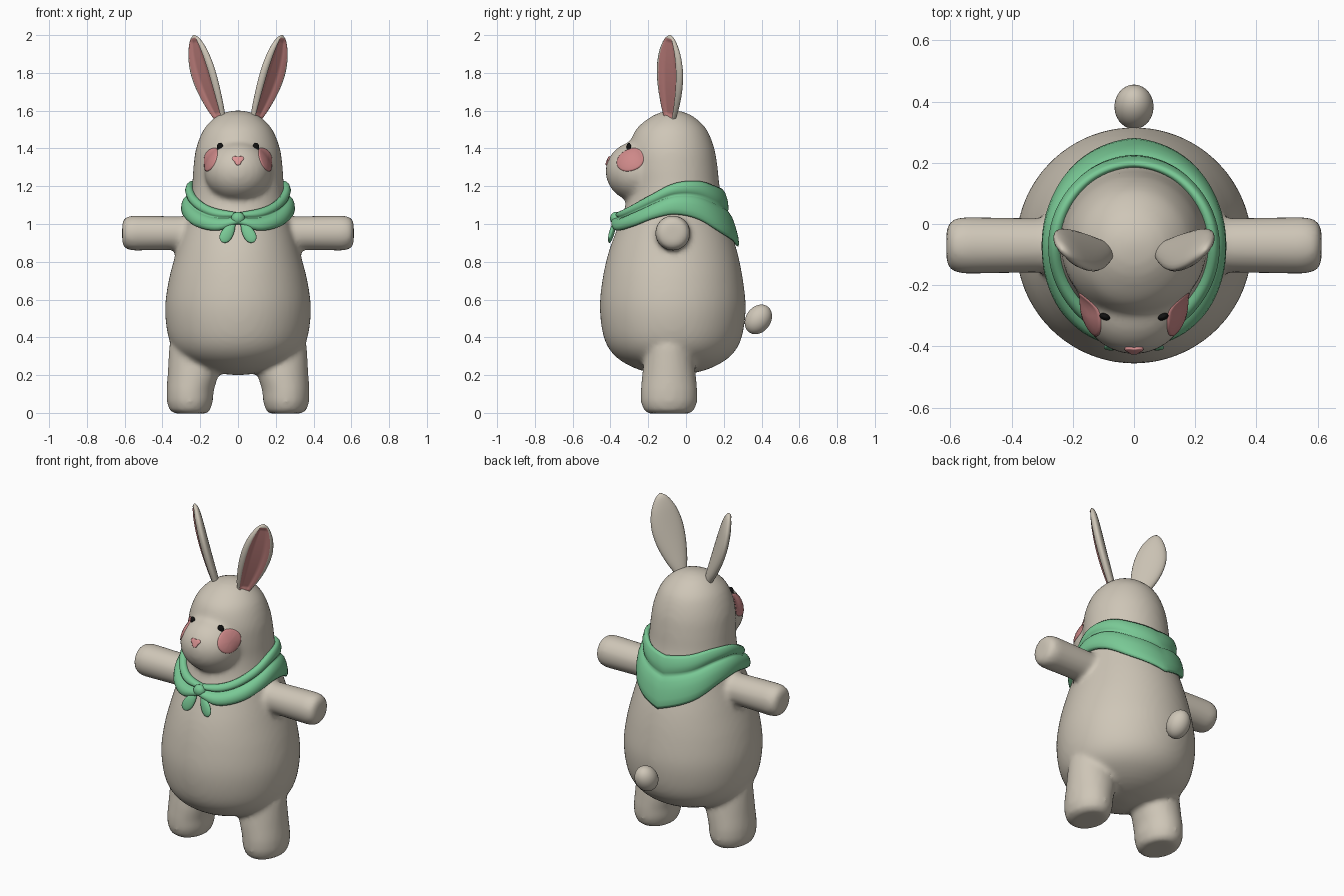
import bpy, bmesh, math
from mathutils import Vector, Matrix
from mathutils.bvhtree import BVHTree

if "Cube" in bpy.data.objects:
    bpy.data.objects.remove(bpy.data.objects["Cube"])

TAU = 2 * math.pi


def material(name, r, g, b):
    m = bpy.data.materials.new(name)
    m.diffuse_color = (r, g, b, 1)
    m.use_nodes = True
    m.node_tree.nodes["Principled BSDF"].inputs["Base Color"].default_value = m.diffuse_color
    return m


FUR = material("cream_fur", 0.62, 0.565, 0.475)
GREEN = material("scarf_green", 0.19, 0.58, 0.30)
EAR_PINK = material("inner_ear_pink", 0.55, 0.225, 0.215)
CHEEK = material("cheek_pink", 0.62, 0.25, 0.25)
NOSE = material("nose_pink", 0.72, 0.30, 0.30)
BLACK = material("eye_black", 0.006, 0.006, 0.006)


def interp(keys, vals, x):
    """Smooth cubic interpolation through a few points."""
    n = len(keys)
    x = min(max(x, keys[0]), keys[-1])
    i = min(max(j for j in range(n) if keys[j] <= x), n - 2)

    def slope(j):
        a, b = max(j - 1, 0), min(j + 1, n - 1)
        return (vals[b] - vals[a]) / (keys[b] - keys[a])
    h = keys[i + 1] - keys[i]
    t = (x - keys[i]) / h
    return ((2*t**3 - 3*t**2 + 1) * vals[i] + (t**3 - 2*t**2 + t) * h * slope(i)
            + (3*t**2 - 2*t**3) * vals[i + 1] + (t**3 - t**2) * h * slope(i + 1))


def loft(bm, rings, closed=False, rule=None):
    """Skin rings of points; rule(ring, segment) gives a material index."""
    vs = [[bm.verts.new(p) for p in r] for r in rings]
    n, k = len(vs), len(vs[0])
    for i in range(n if closed else n - 1):
        for j in range(k):
            a, b = vs[i], vs[(i + 1) % n]
            f = bm.faces.new((a[j], a[(j + 1) % k], b[(j + 1) % k], b[j]))
            if rule:
                f.material_index = rule(i, j)
    if not closed:
        bm.faces.new(vs[0])
        bm.faces.new(vs[-1])


def finish(name, bm, *mats):
    bmesh.ops.recalc_face_normals(bm, faces=bm.faces)
    me = bpy.data.meshes.new(name)
    bm.to_mesh(me)
    bm.free()
    for m in mats:
        me.materials.append(m)
    me.shade_smooth()
    ob = bpy.data.objects.new(name, me)
    bpy.context.collection.objects.link(ob)
    return ob


def ball(bm, loc, radii, rot=Matrix()):
    bmesh.ops.create_uvsphere(bm, u_segments=32, v_segments=20, radius=1,
                              matrix=Matrix.Translation(loc) @ rot @ Matrix.Diagonal((*radii, 1)))


def ellipse(cx, cy, z, rx, ry, k=48):
    return [(cx + rx * math.cos(TAU * j / k), cy + ry * math.sin(TAU * j / k), z) for j in range(k)]


# Body and head: z, half width, front y, back y
BODY = [(.20, .02, -.09, -.05), (.215, .13, -.20, .06), (.25, .23, -.30, .16), (.31, .32, -.385, .245),
        (.40, .368, -.435, .295), (.55, .386, -.456, .316), (.70, .367, -.443, .302),
        (.85, .328, -.41, .272), (1.0, .285, -.355, .225), (1.1, .257, -.32, .20),
        (1.2, .243, -.305, .178), (1.3, .236, -.31, .167), (1.4, .222, -.305, .15),
        (1.5, .182, -.265, .11), (1.565, .12, -.19, .045), (1.592, .065, -.13, -.01), (1.602, .01, -.07, -.05)]
cols = list(zip(*BODY))
idx = list(range(len(BODY)))
bm = bmesh.new()
rings = []
for s in range((len(BODY) - 1) * 4 + 1):
    z, rx, yf, yb = (interp(idx, c, s / 4) for c in cols)
    rings.append(ellipse(0, (yf + yb) / 2, z, rx, (yb - yf) / 2, 64))
loft(bm, rings)

# Muzzle
ball(bm, (0, -.25, 1.278), (.178, .176, .162))

# Arms and legs
ARM = [(.10, .088), (.33, .090), (.56, .094), (.595, .085), (.613, .062)]
LEG = [(-.004, .25, .082, .108), (.014, .255, .108, .134), (.06, .255, .122, .150),
       (.12, .253, .125, .150), (.20, .238, .135, .143), (.35, .235, .13, .122), (.45, .22, .10, .09)]
for s in (-1, 1):
    loft(bm, [[(s * x, -.07 + y, .952 + z) for y, z, _ in ellipse(0, 0, 0, r, r, 24)] for x, r in ARM])
    loft(bm, [ellipse(s * cx, -.09, z, rx, ry, 32) for z, cx, rx, ry in LEG])

# Fuse the soft parts into one skin
body = finish("body", bm, FUR)
rm = body.modifiers.new("fuse", 'REMESH')
rm.mode, rm.voxel_size, rm.use_smooth_shade = 'VOXEL', 0.015, True
sm = body.modifiers.new("soften", 'SMOOTH')
sm.factor, sm.iterations = 0.5, 8
skin = bpy.data.meshes.new_from_object(body.evaluated_get(bpy.context.evaluated_depsgraph_get()))
body.modifiers.clear()
body.data = skin
skin.materials.clear()
skin.materials.append(FUR)
skin.shade_smooth()
tree = BVHTree.FromPolygons([v.co for v in skin.vertices], [p.vertices[:] for p in skin.polygons])


def decal(name, centre, direction, ru, rv, mat, lift, shape=lambda a: 1):
    """Thin painted patch that follows the skin."""
    d = Vector(direction).normalized()
    v = Vector((0, 0, 1))
    u = v.cross(d)
    bm = bmesh.new()
    rings = []
    for f, off in ((.02, lift), (.3, lift), (.6, lift), (.85, lift), (.98, lift * .8), (1, -.003)):
        ring = []
        for j in range(36):
            a = TAU * j / 36
            p = Vector(centre) + f * shape(a) * (u * ru * math.cos(a) + v * rv * math.sin(a))
            hit, nor, _, _ = tree.ray_cast(p + d * .4, -d)
            ring.append((hit if hit else p) + (nor if nor else d) * off)
        rings.append(ring)
    loft(bm, rings)
    bm.faces.ensure_lookup_table()
    bm.faces.remove(bm.faces[-1])
    return finish(name, bm, mat)


# Face
for s, side in ((-1, "left"), (1, "right")):
    decal(side + "_cheek", (s * .163, -.31, 1.34), (s * .7, -.7, 0), .072, .062, CHEEK, .004)
    hit = tree.ray_cast(Vector((s * .095, -1, 1.405)), Vector((0, 1, 0)))[0]
    bm = bmesh.new()
    ball(bm, hit, (.018, .011, .025), Matrix.Rotation(s * .35, 4, 'Z'))
    finish(side + "_eye", bm, BLACK)
decal("nose", (0, -.42, 1.337), (0, -1, 0), .027, .022, NOSE, .008,
      lambda a: 1 + .22 * math.cos(3 * (a + math.pi / 2)))

# Ears: position along ear, half width, half thickness
EAR = [(0, .03, .018), (.08, .042, .024), (.2, .062, .028), (.4, .084, .031), (.6, .09, .031),
       (.78, .075, .028), (.9, .05, .022), (.97, .026, .014), (1, .005, .004)]
ek, ea, eb = zip(*EAR)
for s, side in ((-1, "left"), (1, "right")):
    base, tip = Vector((s * .085, -.085, 1.535)), Vector((s * .235, -.085, 2.0))
    d = (tip - base).normalized()
    n = Vector((s * .75, -.66, 0))
    n = (n - d * n.dot(d)).normalized()
    w = d.cross(n)
    rings = []
    for i in range(33):
        t = i / 32
        a, b = interp(ek, ea, t), interp(ek, eb, t)
        c = base.lerp(tip, t) + Vector((s * .014 * math.sin(math.pi * t), 0, 0))
        ring = []
        for j in range(24):
            q = TAU * j / 24
            dish = 3 < j < 9 and 2 < i < 31
            ring.append(c + w * a * math.cos(q) + n * b * (.15 if dish else math.sin(q)))
        rings.append(ring)
    bm = bmesh.new()
    loft(bm, rings, rule=lambda i, j: int(3 <= j < 9 and 2 <= i < 31))
    finish(side + "_ear", bm, FUR, EAR_PINK)

# Tail
bm = bmesh.new()
ball(bm, (0, .383, .495), (.064, .066, .084), Matrix.Rotation(math.radians(-35), 4, 'X'))
finish("tail", bm, FUR)

# Scarf: top and bottom edge heights by angle from the front
TOP = ((0, 30, 60, 90, 120, 150, 180), (1.06, 1.09, 1.15, 1.215, 1.228, 1.20, 1.18))
LOW = ((0, 20, 45, 70, 90, 115, 145, 180), (1.0, .965, .985, 1.03, 1.05, 1.025, .945, .88))
# Cross-section: fraction down the scarf, offset from the body
FOLD = [(.04, .004), (0, .02), (.06, .033), (.2, .038), (.33, .03), (.39, .016), (.42, .028), (.5, .042),
        (.65, .047), (.82, .043), (.94, .033), (1, .02), (.98, .004), (.8, -.02), (.5, -.02), (.2, -.02)]
rings = []
for i in range(96):
    ang = TAU * i / 96
    deg = math.degrees(min(ang, TAU - ang))
    top, low = interp(*TOP, deg), interp(*LOW, deg)
    thin = 1 - .3 * (deg / 180) ** 2
    ring = []
    for f, off in FOLD:
        z = top + (low - top) * f
        rx, yf, yb = (interp(cols[0], c, z) for c in cols[1:])
        o = off * thin if off > 0 else off
        ring.append(((rx + o) * math.sin(ang), (yf + yb) / 2 - ((yb - yf) / 2 + o) * math.cos(ang), z))
    rings.append(ring)
bm = bmesh.new()
loft(bm, rings, closed=True)
finish("scarf", bm, GREEN)

# Knot and its two loose ends
bm = bmesh.new()
ball(bm, (0, -.372, 1.03), (.036, .03, .034))
finish("scarf_knot", bm, GREEN)
for s, side in ((-1, "left"), (1, "right")):
    bm = bmesh.new()
    ball(bm, (0, 0, 0), (.031, .014, .064))
    for v in bm.verts:
        v.co.x *= 1 - 5 * v.co.z
    bmesh.ops.transform(bm, verts=bm.verts, matrix=Matrix.Translation((s * .052, -.392, .957))
                        @ Matrix.Rotation(s * -.55, 4, 'Y') @ Matrix.Rotation(-.25, 4, 'X'))
    finish(side + "_scarf_end", bm, GREEN)
